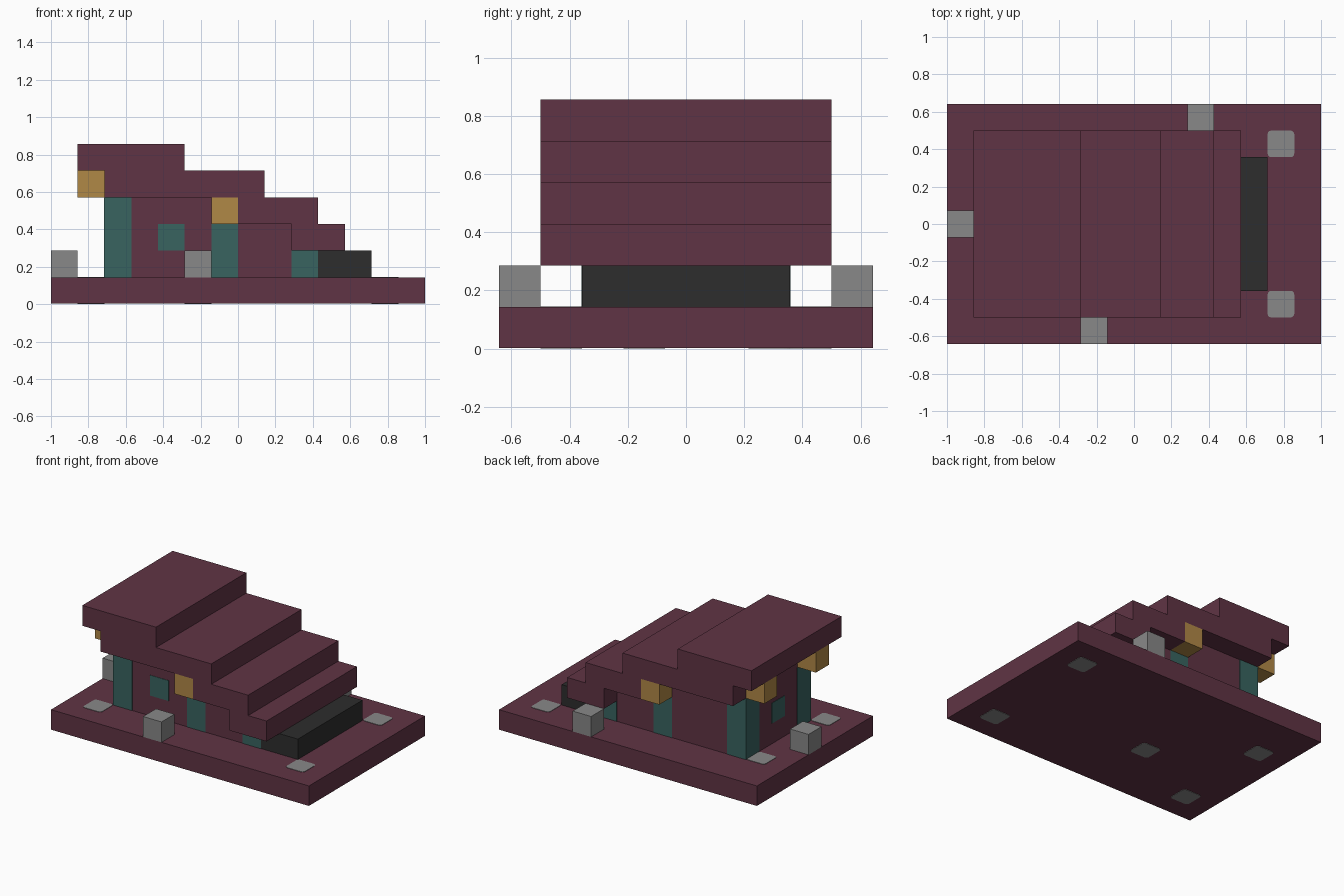
import bpy

cube = bpy.data.objects.get("Cube")
if cube:
    bpy.data.objects.remove(cube, do_unlink=True)

CELL = 1 / 7      # edge of one building block
LIP = 0.02        # small stand-off, in blocks, for inlaid parts


def material(name, rgb):
    mat = bpy.data.materials.new(name)
    mat.use_nodes = True
    mat.diffuse_color = (*rgb, 1)
    mat.node_tree.nodes["Principled BSDF"].inputs["Base Color"].default_value = (*rgb, 1)
    return mat


maroon = material("maroon", (0.117, 0.034, 0.058))
teal = material("teal", (0.040, 0.127, 0.117))
gold = material("gold", (0.434, 0.246, 0.061))
grey = material("grey", (0.246, 0.246, 0.246))
black = material("black", (0.026, 0.026, 0.026))


def block(name, mat, x, y, z, grow=(0, 0, 0)):
    """Box given by block ranges; the footprint is 14 x 9 blocks."""
    spans = [(lo - g, hi + g) for (lo, hi), g in zip((x, y, z), grow)]
    centre = [(lo + hi) / 2 for lo, hi in spans]
    bpy.ops.mesh.primitive_cube_add(size=1)
    obj = bpy.context.object
    obj.name = name
    for v in obj.data.vertices:
        for axis, (lo, hi) in enumerate(spans):
            v.co[axis] *= (hi - lo) * CELL
    obj.location = [(c - o) * CELL for c, o in zip(centre, (7, 4.5, 0))]
    obj.data.materials.append(mat)
    return obj


def cell(i):
    return (i, i + 1)


# Plinth
block("plinth", maroon, (0, 14), (0, 9), (LIP, 1))

# Rounded stone plugs running through the plinth
for i, j in ((12, 1), (12, 7), (1, 1), (1, 6), (5, 3)):
    plug = block("stone_plug", grey, cell(i), cell(j), (0, 1 + LIP))
    bevel = plug.modifiers.new("rounded_corners", "BEVEL")
    bevel.width = 0.02
    bevel.segments = 3
    bevel.limit_method = "WEIGHT"
    weights = plug.data.attributes.new("bevel_weight_edge", "FLOAT", "EDGE")
    for e in plug.data.edges:
        a, b = (plug.data.vertices[k].co for k in e.vertices)
        weights.data[e.index].value = float(abs(a.z - b.z) > 0.01)

# House walls
block("lower_wall", maroon, (2, 10), (2, 7), (1, 3))
block("upper_wall", maroon, (2, 7), (2, 7), (3, 4))

# Stepped roof
for name, x, z in (("roof_top", (1, 5), 5), ("roof_upper", (2, 8), 4),
                   ("roof_middle", (7, 10), 3), ("roof_low", (9, 11), 2)):
    block(name, maroon, x, (1, 8), cell(z))

# Posts and hanging lanterns, matched front and back
for side, outer, inner in (("front", 1, 2), ("back", 7, 6)):
    block(side + "_corner_post", teal, cell(2), cell(inner), (1, 4), (LIP, LIP, 0))
    block(side + "_middle_post", teal, cell(6), cell(inner), (1, 4), (0, LIP, 0))
    block(side + "_short_post", teal, cell(9), cell(inner), (1, 2), (0, LIP, 0))
    block(side + "_eave_lantern", gold, cell(6), cell(outer), cell(3))
    block(side + "_end_lantern", gold, cell(1), cell(inner), cell(4))

# Window panes
block("front_window", teal, cell(4), (2 - LIP, 2), cell(2))
block("end_window", teal, (2 - LIP, 2), cell(4), cell(2))

# Dark step under the low roof
block("dark_step", black, (10, 12), (2, 7), (1, 2))

# Loose stones on the plinth edge
for name, i, j in (("front_stone", 5, 0), ("back_stone", 9, 8), ("end_stone", 0, 4)):
    block(name, grey, cell(i), cell(j), (1, 2))
